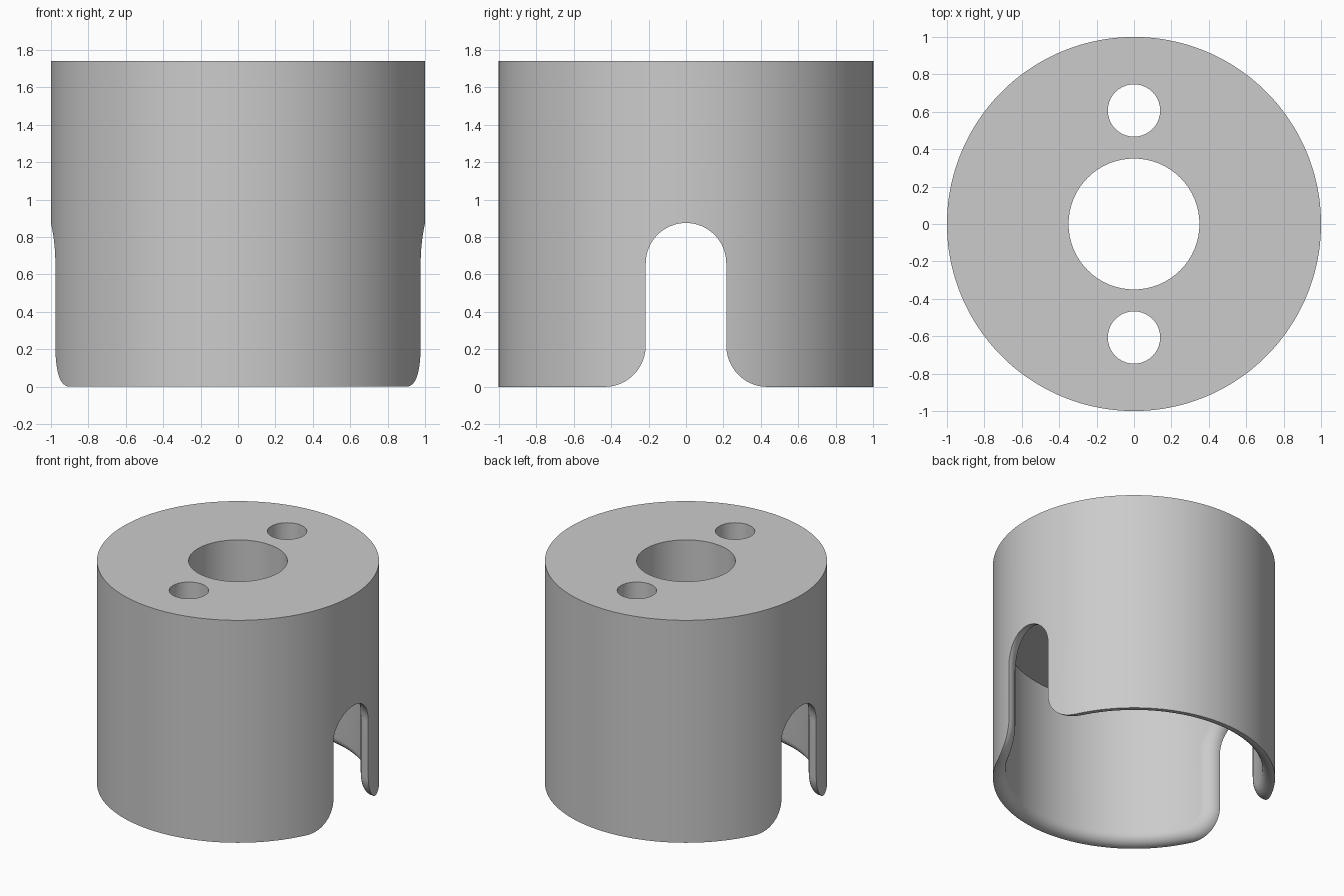
import bpy, bmesh
from math import sin, cos, pi, sqrt, asin

if "Cube" in bpy.data.objects:
    bpy.data.objects.remove(bpy.data.objects["Cube"], do_unlink=True)

HEIGHT, CEILING = 1.74, 1.13      # top face, underside of the thick top
OUTER, INNER = 1.0, 0.91          # skirt radii
SLOT, SLOT_TOP = 0.215, 0.875     # slot half width and crown
FLARE, ROUND = 0.22, 0.08         # slot foot radius, inner edge rounding


def skirt_edge(rho, inset):
    """One quarter of the skirt's lower edge, from slot crown to bottom middle."""
    spring = SLOT_TOP - SLOT
    pts = []
    for i in range(17):                                   # slot arch
        a = pi / 2 * i / 16
        pts.append(((SLOT + inset) * sin(a), spring + (SLOT + inset) * cos(a)))
    foot = SLOT + FLARE
    for i in range(13):                                   # flared foot
        a = pi / 2 * i / 12
        pts.append((foot - (FLARE - inset) * cos(a), FLARE - (FLARE - inset) * sin(a)))
    start = asin(foot / rho)
    for i in range(1, 25):                                # bottom rim
        pts.append((rho * sin(start + (pi / 2 - start) * i / 24), inset))
    return [(sqrt(max(rho * rho - y * y, 0)), y, z) for y, z in pts]


def wall(bm, edge, top, place):
    """Columns rising from the edge to a level; vertical runs join the next column."""
    run = []
    for p, q in zip(edge, edge[1:]):
        if abs(p[1] - q[1]) < 1e-5:
            run.append(p)
            continue
        ring = [p, q, (q[0], q[1], top), (p[0], p[1], top)] + run
        bm.faces.new([bm.verts.new(place(c)) for c in ring])
        run = []


def skirt_quarter(bm, sx, sy):
    def place(c):
        return (c[0] * sx, c[1] * sy, c[2])
    sections = [(OUTER, 0)]
    for k in range(9):
        a = pi / 2 * k / 8
        sections.append((INNER + ROUND * (1 - sin(a)), ROUND * (1 - cos(a))))
    edges = [skirt_edge(*s) for s in sections]
    wall(bm, edges[0], HEIGHT, place)
    wall(bm, edges[-1], CEILING, place)
    for lo, hi in zip(edges, edges[1:]):                  # rim and rounded inner edge
        for i in range(len(lo) - 1):
            quad = (lo[i], lo[i + 1], hi[i + 1], hi[i])
            bm.faces.new([bm.verts.new(place(c)) for c in quad])


def hole(bm, y, radius, sides):
    rings = [[bm.verts.new((radius * cos(2 * pi * i / sides),
                            y + radius * sin(2 * pi * i / sides), z))
              for i in range(sides)] for z in (CEILING, HEIGHT)]
    for i in range(sides):
        j = (i + 1) % sides
        bm.faces.new((rings[0][i], rings[0][j], rings[1][j], rings[1][i]))


# Skirt and hole walls
bm = bmesh.new()
for sx in (1, -1):
    for sy in (1, -1):
        skirt_quarter(bm, sx, sy)
hole(bm, 0, 0.35, 64)
for y in (0.607, -0.607):
    hole(bm, y, 0.14, 40)
bmesh.ops.remove_doubles(bm, verts=bm.verts, dist=1e-5)

# Top face and ceiling, pierced by the holes
for z in (HEIGHT, CEILING):
    border = [e for e in bm.edges if e.is_boundary
              and all(abs(v.co.z - z) < 1e-4 for v in e.verts)]
    bmesh.ops.triangle_fill(bm, use_beauty=True, use_dissolve=False, edges=border)
bmesh.ops.recalc_face_normals(bm, faces=bm.faces)

mesh = bpy.data.meshes.new("slotted_cap")
bm.to_mesh(mesh)
bm.free()
cap = bpy.data.objects.new("slotted_cap", mesh)
bpy.context.collection.objects.link(cap)

# Single grey material
grey = bpy.data.materials.new("plain_grey")
grey.use_nodes = True
colour = (0.6, 0.6, 0.6, 1)
grey.diffuse_color = colour
grey.node_tree.nodes["Principled BSDF"].inputs["Base Color"].default_value = colour
mesh.materials.append(grey)

bpy.ops.object.select_all(action="DESELECT")
cap.select_set(True)
bpy.context.view_layer.objects.active = cap
bpy.ops.object.shade_smooth_by_angle(angle=pi / 6)
